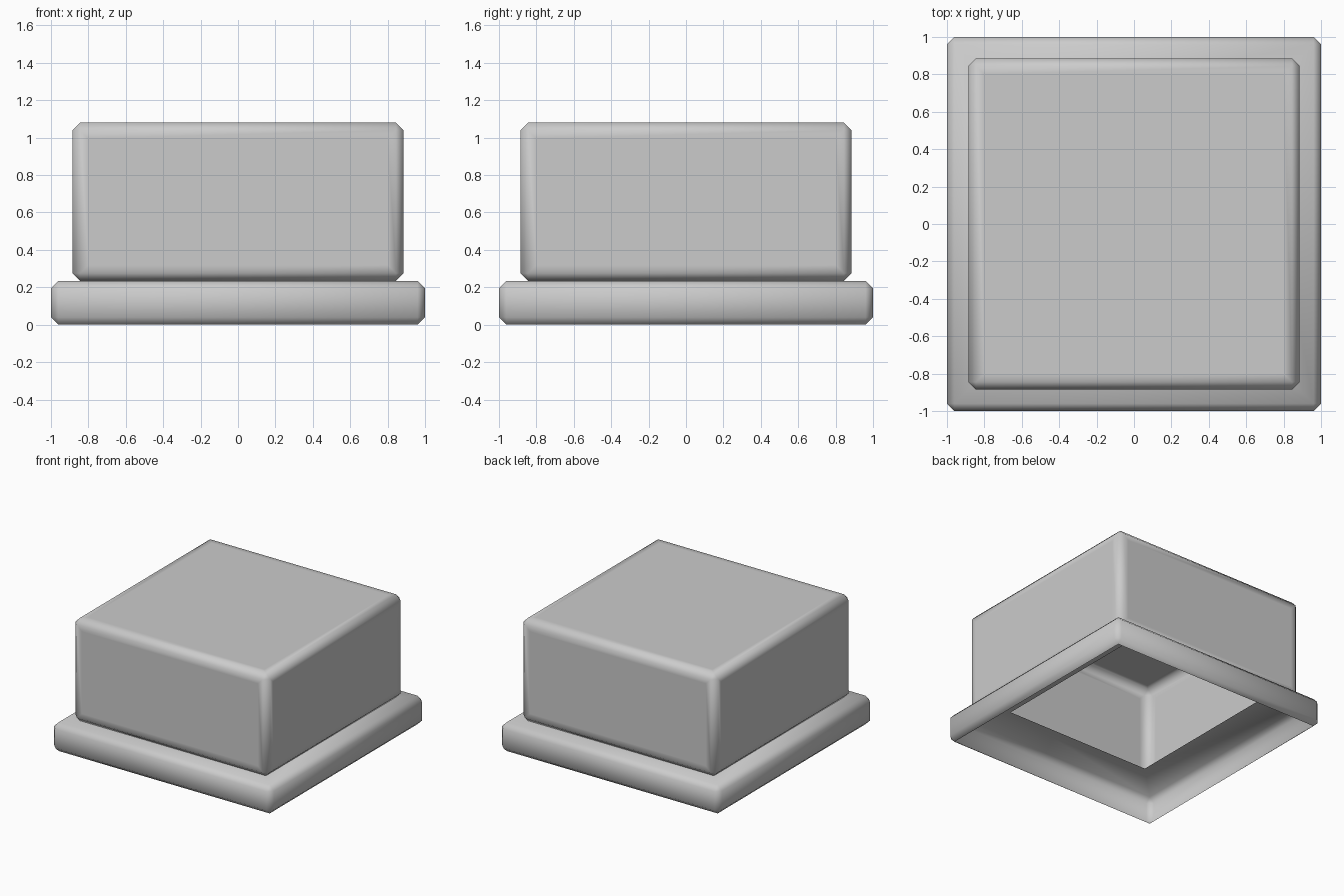
import bpy, bmesh
from mathutils import Matrix, Vector

if "Cube" in bpy.data.objects:
    bpy.data.objects.remove(bpy.data.objects["Cube"])

CHAMFER = 0.04
OPENING = 0.66   # half width of the square hole between base and body


def shell(name, half, z0, z1, edit):
    """Single-skin chamfered box; 'edit' opens it up."""
    bm = bmesh.new()
    size = Matrix.Diagonal((2 * half, 2 * half, z1 - z0, 1))
    bmesh.ops.create_cube(bm, size=1, matrix=Matrix.Translation((0, 0, (z0 + z1) / 2)) @ size)
    bmesh.ops.bevel(bm, geom=bm.edges[:], offset=CHAMFER, segments=1, affect='EDGES')
    bm.normal_update()
    edit(bm)
    for f in bm.faces:
        f.smooth = True
    mesh = bpy.data.meshes.new(name)
    bm.to_mesh(mesh)
    bm.free()
    obj = bpy.data.objects.new(name, mesh)
    bpy.context.collection.objects.link(obj)


def big_face(bm, direction):
    d = Vector(direction)
    return max((f for f in bm.faces if f.normal.dot(d) > 0.99), key=lambda f: f.calc_area())


def cut_opening(bm, face, half):
    bmesh.ops.inset_region(bm, faces=[face], thickness=half - CHAMFER - OPENING,
                           use_even_offset=True)
    bmesh.ops.delete(bm, geom=[face], context='FACES')


def open_base(bm):
    # no underside, square hole through the top
    bmesh.ops.delete(bm, geom=[big_face(bm, (0, 0, -1))], context='FACES')
    cut_opening(bm, big_face(bm, (0, 0, 1)), 1.0)


def open_body(bm):
    # support loops keep the large faces flat next to the soft edges
    dirs = [(1, 0, 0), (-1, 0, 0), (0, 1, 0), (0, -1, 0), (0, 0, 1)]
    bottom = big_face(bm, (0, 0, -1))
    bmesh.ops.inset_individual(bm, faces=[big_face(bm, d) for d in dirs],
                               thickness=0.045, use_even_offset=True)
    cut_opening(bm, bottom, 0.885)


# Low hollow base rim and the box body above it
shell("base_rim", 1.0, 0.0, 0.234, open_base)
shell("body_box", 0.885, 0.235, 1.08, open_body)
